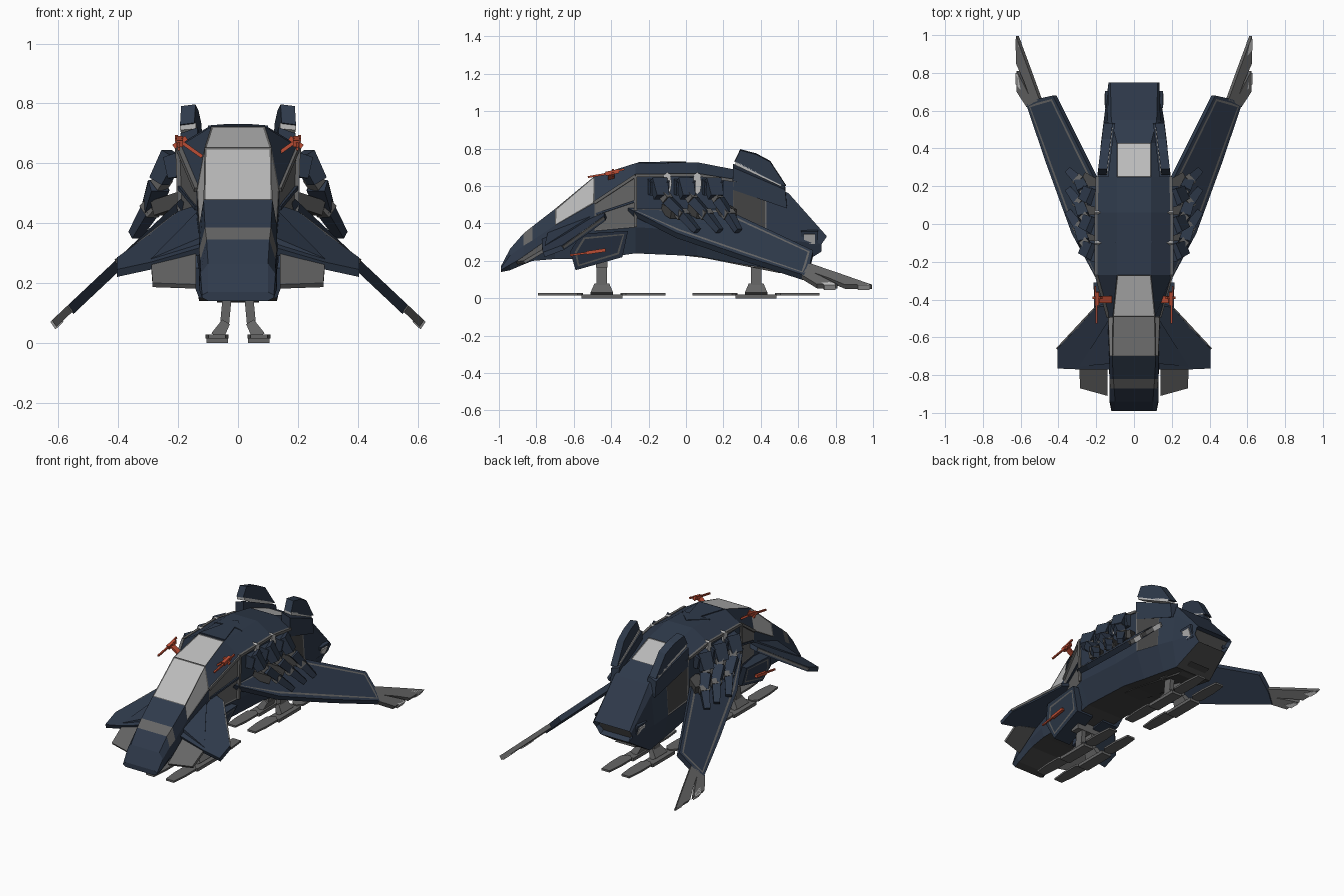
import bpy, bmesh
from math import cos, sin, pi
from mathutils import Vector, Matrix

if "Cube" in bpy.data.objects:
    bpy.data.objects.remove(bpy.data.objects["Cube"])


def material(name, rgb):
    m = bpy.data.materials.new(name)
    m.diffuse_color = (*rgb, 1)
    m.use_nodes = True
    m.node_tree.nodes["Principled BSDF"].inputs["Base Color"].default_value = m.diffuse_color
    return m


MATS = [material("navy", (.028, .042, .07)), material("mid_grey", (.13, .13, .13)),
        material("light_grey", (.5, .5, .5)), material("red", (.5, .075, .035)),
        material("dark_grey", (.06, .06, .06))]
NAVY, MID, LIGHT, RED, DARK = range(5)


def finish(name, bm, mirror=True):
    bmesh.ops.recalc_face_normals(bm, faces=bm.faces)
    me = bpy.data.meshes.new(name)
    bm.to_mesh(me)
    bm.free()
    for m in MATS:
        me.materials.append(m)
    ob = bpy.data.objects.new(name, me)
    bpy.context.collection.objects.link(ob)
    if mirror:
        ob.modifiers.new("mirror", 'MIRROR').use_mirror_merge = False
    return ob


def plate(name, pts, vec, mat=NAVY, border=0, mirror=True):
    """Polygon extruded along a vector, optionally with an inset grey line."""
    bm = bmesh.new()
    top = [bm.verts.new(p) for p in pts]
    low = [bm.verts.new(Vector(p) + Vector(vec)) for p in pts]
    n = len(pts)
    face = bm.faces.new(top)
    bm.faces.new(low[::-1])
    for i in range(n):
        bm.faces.new((top[i], low[i], low[(i + 1) % n], top[(i + 1) % n]))
    for f in bm.faces:
        f.material_index = mat
    if border:
        bmesh.ops.recalc_face_normals(bm, faces=bm.faces)
        bmesh.ops.inset_region(bm, faces=[face], thickness=border)
        ring = bmesh.ops.inset_region(bm, faces=[face], thickness=.012)["faces"]
        for f in ring:
            f.material_index = MID
    return finish(name, bm, mirror)


def bar(name, p, q, w, h, mat=NAVY, taper=1, mirror=True):
    """Box from p to q, w wide and h high, tapering towards q."""
    p, q = Vector(p), Vector(q)
    d = q - p
    bm = bmesh.new()
    bmesh.ops.create_cube(bm, size=1)
    for v in bm.verts:
        k = taper if v.co.z > 0 else 1
        v.co = Vector((v.co.x * w * k, v.co.y * h * k, v.co.z * d.length))
    rot = d.to_track_quat('Z', 'Y').to_matrix().to_4x4()
    bm.transform(Matrix.Translation((p + q) / 2) @ rot)
    for f in bm.faces:
        f.material_index = mat
    return finish(name, bm, mirror)


# Hull loft: y, then half width and height of roof, shoulder, waist and belly
stations = [
    (-.99, .10, .17, .12, .16, .12, .15, .10, .14),
    (-.94, .10, .265, .125, .23, .13, .18, .11, .15),
    (-.87, .105, .345, .125, .28, .13, .22, .11, .18),
    (-.82, .11, .385, .13, .31, .13, .24, .11, .20),
    (-.70, .115, .478, .13, .39, .135, .27, .12, .21),
    (-.49, .112, .652, .138, .51, .14, .36, .12, .21),
    (-.27, .09, .722, .20, .655, .19, .38, .13, .24),
    (.06, .09, .727, .20, .66, .19, .36, .13, .225),
    (.25, .09, .69, .195, .63, .19, .36, .13, .19),
    (.43, .09, .62, .16, .56, .175, .33, .13, .16),
    (.55, .12, .56, .14, .50, .16, .31, .13, .14),
    (.75, .125, .335, .135, .325, .13, .29, .10, .25)]
bm = bmesh.new()
rings = []
for y, *s in stations:
    half = [(s[i], s[i + 1]) for i in (0, 2, 4, 6)]
    rings.append([bm.verts.new((x, y, z)) for x, z in half]
                 + [bm.verts.new((-x, y, z)) for x, z in half[::-1]])
for v in rings[-1][2:6]:
    v.co.y -= .025
panels = {(2, 7): MID, (2, 0): MID, (2, 6): MID, (4, 7): LIGHT, (4, 0): LIGHT, (4, 6): LIGHT,
          (5, 7): LIGHT, (5, 1): MID, (5, 5): MID, (8, 7): LIGHT, (8, 1): DARK, (8, 5): DARK}
glass = []
for i in range(len(rings) - 1):
    for j in range(8):
        k = (j + 1) % 8
        f = bm.faces.new((rings[i][j], rings[i][k], rings[i + 1][k], rings[i + 1][j]))
        f.material_index = DARK if j == 3 else panels.get((i, j), NAVY)
        if i > 3 and (i, j) in panels:
            glass.append(f)
bm.faces.new(rings[0])
tail = bm.faces.new(rings[-1])
bmesh.ops.recalc_face_normals(bm, faces=bm.faces)
for f in bmesh.ops.inset_individual(bm, faces=glass, thickness=.009, depth=-.003)["faces"]:
    f.material_index = MID
bmesh.ops.inset_individual(bm, faces=[tail], thickness=.012, depth=-.03)
tail.material_index = DARK
finish("hull", bm, False)

# Trim strips along the shoulder and window posts
for a, b in ((5, 6), (6, 7), (7, 8)):
    A, B = stations[a], stations[b]
    bar("shoulder_trim", (A[3], A[0], A[4]), (B[3], B[0], B[4]), .016, .016, MID)
bar("window_post", (.2, -.27, .65), (.192, -.27, .38), .018, .018, MID)
bar("window_divider", (.138, -.48, .45), (.197, -.27, .52), .012, .012, NAVY)
plate("roof_arrow", [(0, 0, .731), (.1, -.1, .726), (.04, -.09, .731), (.09, -.26, .727),
                     (-.09, -.26, .727), (-.04, -.09, .731), (-.1, -.1, .726)],
      (0, 0, -.02), mirror=False)

# Swept main wings lying in a drooping plane, with forked tips
def wing_points(outline):
    return [(x, y, .66 - .94 * x) for x, y in outline]


plate("main_wing", wing_points([(.19, -.31), (.33, -.05), (.465, .32), (.57, .63),
                                (.52, .66), (.43, .68), (.26, .34), (.19, .2)]),
      (-.02, 0, -.028), NAVY, .02)
for part, outline in (
        ("wing_tip_inner", [(.50, .655), (.54, .64), (.585, .76), (.625, .85), (.625, .995), (.56, .82)]),
        ("wing_tip_outer", [(.535, .64), (.57, .62), (.622, .70), (.622, .81), (.59, .75)])):
    plate(part, wing_points(outline), (-.015, 0, -.022), MID)
for y in (.76, .94):
    plate("tip_cap", wing_points([(.60, y - .05), (.627, y - .02), (.627, y + .04), (.615, y + .03)]),
          (-.017, 0, -.026), LIGHT)

# Front canards, flaps and side weapon pods
plate("canard", [(.11, -.43, .47), (.2, -.44, .44), (.30, -.55, .36), (.405, -.66, .285),
                 (.405, -.765, .245), (.29, -.77, .27), (.12, -.77, .32)], (0, .01, -.025))
bar("canard_trim", (.2, -.44, .43), (.405, -.66, .272), .014, .014, MID)
plate("canard_rib", [(.13, -.5, .445), (.29, -.755, .282), (.13, -.74, .35)], (0, 0, -.03))
plate("canard_flap", [(.14, -.76, .30), (.29, -.76, .265), (.285, -.87, .20), (.14, -.91, .195)],
      (0, .01, -.014), MID)
plate("side_pod", [(.13 + (z - .15) * .4, y, z) for y, z in
                   ((-.62, .25), (-.56, .345), (-.31, .36), (-.34, .22), (-.59, .15))],
      (-.12, 0, 0), NAVY, .025)
bar("pod_gun_barrel", (.195, -.62, .23), (.195, -.50, .247), .010, .010, RED)
bar("pod_gun_body", (.195, -.53, .243), (.195, -.43, .258), .018, .018, RED)

# Roof guns on brackets
bar("roof_gun_bracket", (.12, -.40, .622), (.185, -.40, .668), .035, .012, RED)
bar("roof_gun_body", (.195, -.43, .665), (.195, -.36, .68), .022, .022, RED)
bar("roof_gun_barrel", (.198, -.525, .648), (.198, -.42, .666), .010, .010, RED)
bar("roof_gun_tail", (.205, -.38, .678), (.205, -.33, .69), .010, .010, RED)
bar("roof_gun_cross", (.172, -.39, .685), (.215, -.39, .655), .012, .016, RED)

# Folded side arms: shoulder block, joints and two tapering limbs
for y, sweep in ((-.15, .21), (-.01, .19), (.14, .14)):
    a = Vector((.265, y + .25 * sweep, .525))
    b = Vector((.29, y + .62 * sweep, .45))
    c = Vector((.345, y + sweep, .36))
    bar("arm_mount", (.17, y, .60), (.235, y + .01, .585), .12, .085, NAVY, .85)
    bar("arm_block", (.215, y, .63), (.262, y + .02, .54), .085, .06, NAVY, .85)
    bar("arm_joint", a + Vector((-.02, -.02, .03)), a, .045, .045, MID)
    bar("arm_upper", a, b, .062, .05, NAVY, .85)
    bar("arm_elbow", b + Vector((-.012, -.008, .01)), b + Vector((.008, .008, -.012)), .06, .05, MID)
    bar("arm_lower", b, c, .052, .045, NAVY, .7)
    bar("arm_root", (.18, y + .05, .48), (.27, y + .1, .45), .07, .05, DARK)
for y in (-.1, .06):
    plate("arm_disc", [(.21, y + .024 * cos(t * pi / 4), .615 + .06 * sin(t * pi / 4))
                       for t in range(8)], (-.04, 0, 0), LIGHT)

# Upper engine pods angled in towards the tail, with a light strip below
def pod_points(profile, x0=.142):
    return [(x0 - .12 * (y - .29), y, z) for y, z in profile]


plate("engine_pod", pod_points([(.29, .797), (.375, .775), (.45, .735), (.535, .605),
                                (.50, .615), (.26, .735)]), (.048, 0, -.006))
plate("engine_strip", pod_points([(.265, .735), (.51, .62), (.51, .60), (.265, .715)], .138),
      (.052, 0, -.004), LIGHT)
plate("engine_base", pod_points([(.25, .72), (.53, .60), (.54, .50), (.25, .60)], .13),
      (.058, 0, -.02))

# Tail vents and belly keel
bar("tail_vent_frame", (.11, .66, .33), (.142, .66, .32), .09, .08, NAVY)
bar("tail_vent", (.12, .66, .325), (.146, .66, .315), .06, .055, LIGHT)
plate("belly_keel", [(.07, -.2, .25), (.07, .1, .215), (.07, .5, .135), (.07, .62, .17), (.07, .3, .3)],
      (-.14, 0, 0), DARK, mirror=False)

# Landing gear: paired legs and long skids with a narrow waist
for y in (-.45, .375):
    bar("gear_mount", (.035, y, .25), (.035, y, .165), .10, .06, MID)
    bar("gear_leg", (.032, y, .20), (.045, y, .06), .055, .03, MID)
    bar("gear_ankle", (.04, y, .07), (.07, y, .02), .08, .03, MID, 1.5)
    half = [(.012, -.10), (.038, -.13), (.038, -.24), (.028, -.34)]
    outline = [(w, s) for w, s in half[::-1]] + [(-w, s) for w, s in half]
    for sign in (1, -1):
        plate("gear_skid", [(.07 + w, y - sign * s, .027) for w, s in outline], (0, 0, -.012), MID)
    plate("gear_foot", [(.034, y - .11, .02), (.106, y - .11, .02), (.106, y + .11, .02),
                        (.034, y + .11, .02)], (0, 0, -.02), MID)
